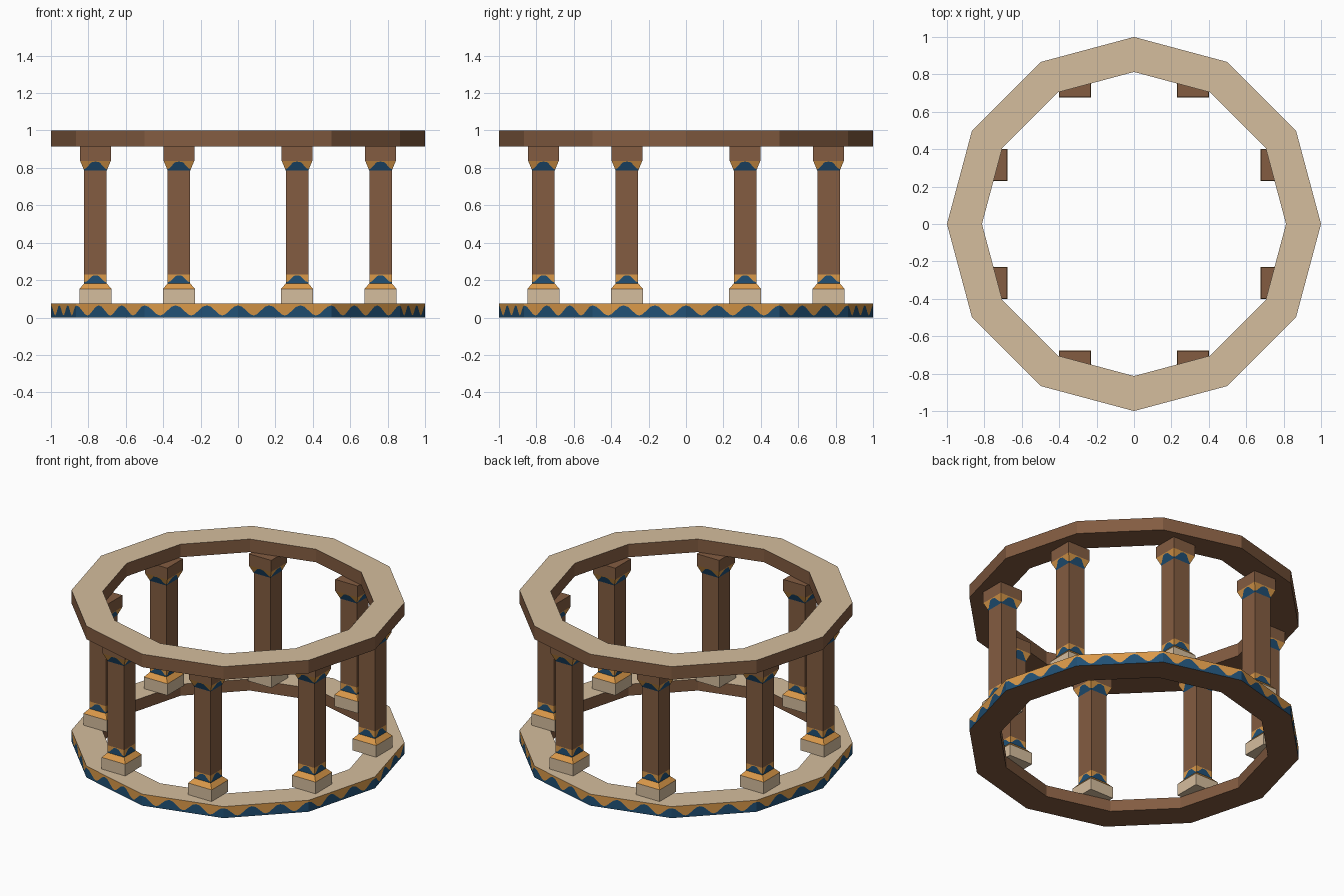
import bpy, bmesh, math
from mathutils import Vector

if "Cube" in bpy.data.objects:
    bpy.data.objects.remove(bpy.data.objects["Cube"])


def material(name, r, g, b):
    lin = lambda c: ((c / 255 + 0.055) / 1.055) ** 2.4
    m = bpy.data.materials.new(name)
    m.diffuse_color = (lin(r), lin(g), lin(b), 1)
    m.use_nodes = True
    m.node_tree.nodes["Principled BSDF"].inputs["Base Color"].default_value = m.diffuse_color
    return m


MATS = [material("brown_wood", 131, 92, 65), material("pale_stone", 213, 189, 157),
        material("ochre_paint", 218, 153, 73), material("blue_paint", 32, 80, 117)]
BROWN, STONE, OCHRE, BLUE = range(4)


def face(bm, pts, mat):
    bm.faces.new([bm.verts.new(p) for p in pts]).material_index = mat


def finish(bm, name):
    bmesh.ops.remove_doubles(bm, verts=bm.verts, dist=1e-5)
    me = bpy.data.meshes.new(name)
    bm.to_mesh(me)
    bm.free()
    for m in MATS:
        me.materials.append(m)
    return me


def place(me, name, loc=(0, 0, 0)):
    ob = bpy.data.objects.new(name, me)
    ob.location = loc
    bpy.context.collection.objects.link(ob)


# Painted wall: blue waves below, ochre above; wave = (position, height) in 0..1
def wave_panel(bm, a, b, b2, a2, count, wave):
    pts = [((i + t) / count, h) for i in range(count) for t, h in wave]
    for (t0, h0), (t1, h1) in zip(pts, pts[1:]):
        if t1 - t0 < 1e-6:
            continue
        p, q = a.lerp(b, t0), a.lerp(b, t1)
        p2, q2 = a2.lerp(b2, t0), a2.lerp(b2, t1)
        pm, qm = p.lerp(p2, h0), q.lerp(q2, h1)
        face(bm, (p, q, qm, pm), BLUE)
        face(bm, (pm, qm, q2, p2), OCHRE)


RING_WAVE = [(0, .85), (.13, .76), (.4, .22), (.5, .14), (.6, .22), (.87, .76), (1, .85)]
SIDE_WAVE = [(0, .12), (.12, .25), (.36, .84), (.5, .92), (.64, .84), (.88, .25), (1, .12)]


# Twelve-sided ring with stone top
def ring(name, z0, z1, painted):
    bm = bmesh.new()

    def pt(r, i, z):
        a = math.radians(30 * i)
        return Vector((r * math.cos(a), r * math.sin(a), z))
    R, r = 1.0, 0.813
    for i in range(12):
        j = i + 1
        outer = (pt(R, i, z0), pt(R, j, z0), pt(R, j, z1), pt(R, i, z1))
        if painted:
            wave_panel(bm, *outer, 3, RING_WAVE)
        else:
            face(bm, outer, BROWN)
        face(bm, (pt(r, j, z0), pt(r, i, z0), pt(r, i, z1), pt(r, j, z1)), BROWN)
        face(bm, (pt(R, i, z1), pt(R, j, z1), pt(r, j, z1), pt(r, i, z1)), STONE)
        face(bm, (pt(r, i, z0), pt(r, j, z0), pt(R, j, z0), pt(R, i, z0)), BROWN)
    place(finish(bm, name), name)


# Square stack from (z, width) levels; a None colour gives a painted wall
def square_stack(name, levels, mats, cap_bottom, cap_top):
    bm = bmesh.new()

    def corners(z, w):
        return [Vector((x * w / 2, y * w / 2, z))
                for x, y in ((-1, -1), (1, -1), (1, 1), (-1, 1))]
    loops = [corners(*l) for l in levels]
    for lo, hi, m in zip(loops, loops[1:], mats):
        for k in range(4):
            n = (k + 1) % 4
            quad = (lo[k], lo[n], hi[n], hi[k])
            if m is None:
                wave_panel(bm, *quad, 1, SIDE_WAVE)
            else:
                face(bm, quad, m)
    face(bm, loops[0][::-1], cap_bottom)
    face(bm, loops[-1], cap_top)
    return finish(bm, name)


ring("lower_ring", 0, .076, True)
ring("upper_ring", .914, 1, False)

# Column parts: stone foot with painted collar, shaft, painted capital
parts = {
    "foot": square_stack("foot", [(.076, .172), (.153, .172), (.182, .12), (.23, .12)],
                         [STONE, OCHRE, None], STONE, BROWN),
    "shaft": square_stack("shaft", [(.23, .12), (.785, .12)], [BROWN], BROWN, BROWN),
    "capital": square_stack("capital", [(.785, .12), (.838, .164), (.914, .164)],
                            [None, BROWN], BROWN, BROWN),
}

# Eight columns around the ring, all square to the axes
for i in range(8):
    a = math.radians(22.5 + 45 * i)
    for part, me in parts.items():
        place(me, f"column_{part}_{i + 1}", (.825 * math.cos(a), .825 * math.sin(a), 0))
